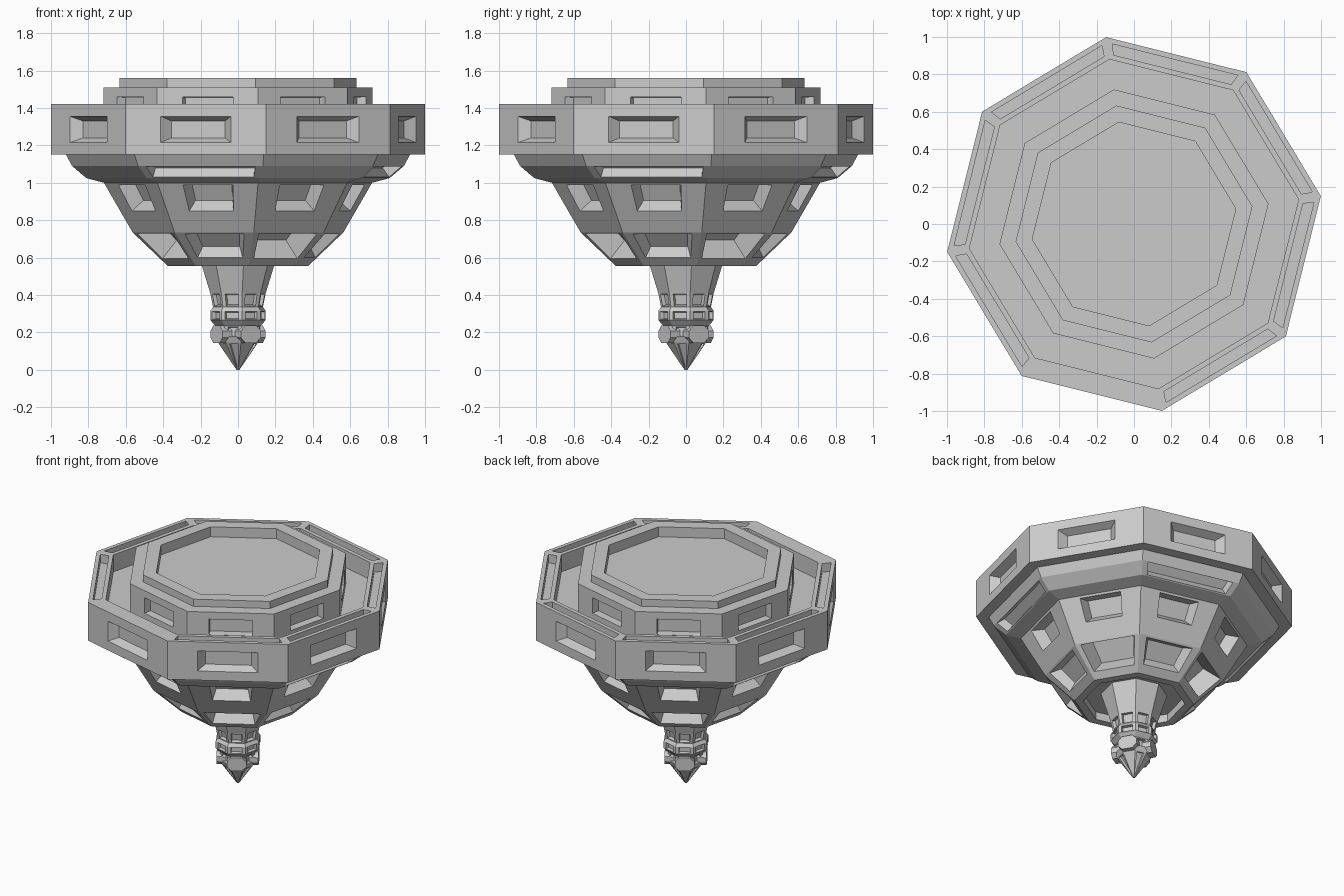
import bpy, bmesh
from math import cos, sin, radians
from mathutils import Vector, Matrix

if "Cube" in bpy.data.objects:
    bpy.data.objects.remove(bpy.data.objects["Cube"])

SIDES, TURN = 8, 8.5


def ring_point(r, z, k):
    a = radians(TURN + 360 / SIDES * k)
    return Vector((r * cos(a), r * sin(a), z))


def add_face(bm, pts):
    bm.faces.new([bm.verts.new(p) for p in pts])


def recess(bm, quad, u, v, depth, shrink_u, shrink_v):
    """Quad with a sunken, tapered panel spanning the u and v ranges."""
    a, b, c, d = quad
    n = (c - a).cross(d - b).normalized()

    def at(s, t):
        return a.lerp(b, s).lerp(d.lerp(c, s), t)

    su = shrink_u / (at(1, .5) - at(0, .5)).length
    sv = shrink_v / (at(.5, 1) - at(.5, 0)).length

    def rect(u0, u1, v0, v1):
        return [at(u0, v0), at(u1, v0), at(u1, v1), at(u0, v1)]

    rim = rect(u[0], u[1], v[0], v[1])
    floor = [p - n * depth for p in
             rect(u[0] + su, u[1] - su, v[0] + sv, v[1] - sv)]
    for i in range(4):
        j = (i + 1) % 4
        add_face(bm, [quad[i], quad[j], rim[j], rim[i]])
        add_face(bm, [rim[i], rim[j], floor[j], floor[i]])
    add_face(bm, floor)


def finish(name, bm):
    mesh = bpy.data.meshes.new(name)
    bm.to_mesh(mesh)
    bm.free()
    obj = bpy.data.objects.new(name, mesh)
    bpy.context.collection.objects.link(obj)
    return obj


def turned_part(name, profile, panels=(), cap_top=False, cap_bottom=False):
    """Eight-sided lathe; panels lists (segment, sides, u, v, depth, shrinks)."""
    spots = {(p[0], k): p[2:] for p in panels for k in p[1]}
    bm = bmesh.new()
    for i in range(len(profile) - 1):
        (r0, z0), (r1, z1) = profile[i], profile[i + 1]
        for k in range(SIDES):
            quad = [ring_point(r0, z0, k), ring_point(r0, z0, k + 1),
                    ring_point(r1, z1, k + 1), ring_point(r1, z1, k)]
            if (i, k) in spots:
                recess(bm, quad, *spots[i, k])
            else:
                add_face(bm, quad)
    if cap_top:
        add_face(bm, [ring_point(*profile[-1], k) for k in range(SIDES)])
    if cap_bottom:
        add_face(bm, [ring_point(*profile[0], -k) for k in range(SIDES)])
    bmesh.ops.remove_doubles(bm, verts=bm.verts, dist=1e-5)
    return finish(name, bm)


ALL = range(SIDES)
ODD = range(1, SIDES, 2)
EVEN = range(0, SIDES, 2)

# Pointed tip and panelled collar of the spike
turned_part("lower_spike",
            [(.008, 0), (.108, .145), (.12, .17), (.12, .235),
             (.15, .265), (.15, .315), (.135, .335), (.15, .41), (.215, .62)],
            [(0, ODD, (.2, .8), (.05, .95), .012, .002, .004),
             (2, ODD, (.2, .8), (.1, .9), .02, .003, .003),
             (4, ALL, (.18, .82), (.08, .92), .02, .004, .004),
             (6, ALL, (.18, .82), (.08, .92), .02, .004, .004)],
            cap_bottom=True)

# Four chamfered blocks around the tip
for k in EVEN:
    bm = bmesh.new()
    bmesh.ops.create_cube(bm, size=1)
    bmesh.ops.scale(bm, vec=(.06, .125, .092), verts=bm.verts)
    edges = [e for e in bm.edges
             if abs(e.verts[0].co.x - e.verts[1].co.x) > .01]
    bmesh.ops.bevel(bm, geom=edges, offset=.028, segments=1, affect='EDGES')
    turn = Matrix.Rotation(radians(TURN + 45 * k + 22.5), 4, 'Z')
    bmesh.ops.transform(bm, verts=bm.verts,
                        matrix=turn @ Matrix.Translation((.104, 0, .19)))
    finish(f"spike_block_{k // 2 + 1}", bm)

# Sloping hull with two rows of windows and a hollow underside
turned_part("hull",
            [(.21, .61), (.325, .61), (.325, .555), (.38, .555), (.57, .735), (.725, 1.0)],
            [(3, ODD, (.12, .88), (.25, .95), .06, .03, .025),
             (3, EVEN, (.08, .92), (.22, .97), .12, .035, .02),
             (4, ALL, (.25, .75), (.43, .95), .08, .022, .022)])

# Flared band below the collar, with slots on alternate sides
turned_part("flared_band",
            [(.725, 1.0), (.82, 1.025), (.897, 1.09), (.93, 1.15)],
            [(1, ODD, (.06, .94), (.08, .95), .06, .008, .008)])

# Wide collar with side windows and slots in its top
turned_part("collar",
            [(.93, 1.15), (1.01, 1.15), (1.01, 1.42), (.89, 1.42), (.89, 1.30), (.727, 1.30)],
            [(1, ALL, (.25, .75), (.24, .76), .055, .045, .025),
             (2, [k for k in ALL if k != 5], (.04, .96), (.25, .75), .06, 0, 0)])

# Stepped upper deck with a sunken basin
turned_part("upper_deck",
            [(.727, 1.30), (.727, 1.51), (.64, 1.51), (.64, 1.56), (.55, 1.56), (.55, 1.49)],
            [(0, ALL, (.25, .75), (.24, .76), .05, .004, .004)],
            cap_top=True)
